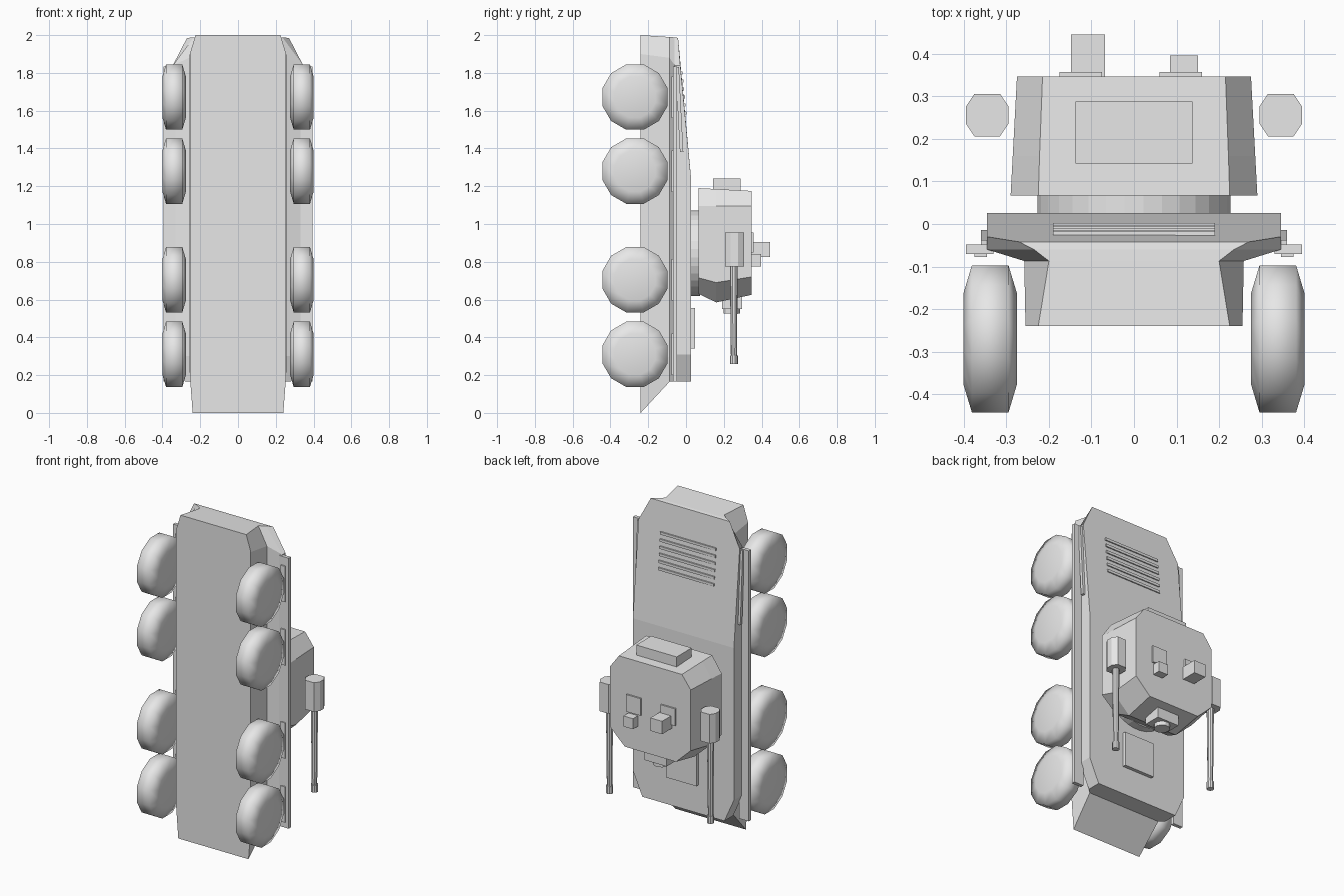
import bpy, bmesh, math
from mathutils import Matrix

if "Cube" in bpy.data.objects:
    bpy.data.objects.remove(bpy.data.objects["Cube"])

grey = bpy.data.materials.new("plain grey")
grey.diffuse_color = (0.8, 0.8, 0.8, 1)
grey.use_nodes = True
grey.node_tree.nodes["Principled BSDF"].inputs["Base Color"].default_value = grey.diffuse_color


def finish(name, bm, smooth=False):
    bmesh.ops.recalc_face_normals(bm, faces=bm.faces[:])
    me = bpy.data.meshes.new(name)
    bm.to_mesh(me)
    bm.free()
    me.materials.append(grey)
    for p in me.polygons:
        p.use_smooth = smooth
    ob = bpy.data.objects.new(name, me)
    bpy.context.collection.objects.link(ob)
    return ob


def box(name, x0, x1, y0, y1, z0, z1, tilt=0.0):
    """Box given by its limits, optionally tilted about x."""
    bm = bmesh.new()
    bmesh.ops.create_cube(bm, size=1)
    bm.transform(Matrix.Translation(((x0 + x1) / 2, (y0 + y1) / 2, (z0 + z1) / 2))
                 @ Matrix.Rotation(tilt, 4, 'X')
                 @ Matrix.Diagonal((x1 - x0, y1 - y0, z1 - z0, 1)))
    return finish(name, bm)


def lathe(name, profile, sides, centre, axis, smooth=False):
    """Capped solid of revolution from (radius, position along axis) pairs."""
    bm = bmesh.new()
    rings = []
    for r, h in profile:
        ring = []
        for i in range(sides):
            a = 2 * math.pi * (i + 0.5) / sides
            u, v = r * math.cos(a), r * math.sin(a)
            p = {'X': (h, u, v), 'Y': (u, h, v), 'Z': (u, v, h)}[axis]
            ring.append(bm.verts.new([p[k] + centre[k] for k in range(3)]))
        rings.append(ring)
    for a, b in zip(rings, rings[1:]):
        for i in range(sides):
            j = (i + 1) % sides
            bm.faces.new((a[i], a[j], b[j], b[i]))
    bm.faces.new(rings[0])
    bm.faces.new(rings[-1])
    return finish(name, bm, smooth)


def loft(name, half_rings, caps):
    """Loft mirrored half outlines; caps lists vertex indices of the last ring."""
    bm = bmesh.new()
    rings = []
    for half in half_rings:
        pts = half + [(-x, y, z) for x, y, z in reversed(half)]
        rings.append([bm.verts.new(p) for p in pts])
    n = len(rings[0])
    for a, b in zip(rings, rings[1:]):
        for i in range(n):
            j = (i + 1) % n
            bm.faces.new((a[i], a[j], b[j], b[i]))
    bm.faces.new(rings[0])
    for cap in caps:
        bm.faces.new([rings[-1][i] for i in cap])
    return finish(name, bm)


# Hull: belly, lower sides, sponson edge, deck
B, M, S, D = -0.24, -0.087, -0.06, 0.026
loft("hull", [
    [(.24, B, 0), (.255, B, .2), (.255, B, 1.25), (.255, B, 1.9), (.225, B, 2)],
    [(.25, M, .165), (.258, M, .3), (.258, M, 1.25), (.258, M, 1.88), (.2, M, 1.99)],
    [(.28, S, .165), (.345, S, .31), (.345, S, 1.25), (.345, S, 1.84), (.235, S, 1.988)],
    [(.28, D, .165), (.345, D, .31), (.345, D, 1.25), (.345, -.03, 1.84), (.27, -.042, 1.985)],
], [(0, 1, 2, 7, 8, 9), (2, 3, 4, 5, 6, 7)])

# Turret body
loft("turret", [
    [(.19, .067, .63), (.29, .067, .715), (.29, .067, 1.095), (.225, .067, 1.19)],
    [(.17, .16, .585), (.285, .16, .69), (.285, .16, 1.095), (.222, .16, 1.185)],
    [(.175, .347, .625), (.275, .347, .72), (.275, .347, 1.095), (.215, .347, 1.175)],
], [range(8)])
lathe("turret_ring", [(.228, .02), (.228, .075)], 32, (0, 0, .845), 'Y')
box("turret_bustle", -.138, .138, .142, .288, 1.16, 1.24)

# Turret front housing and round lens
box("front_housing", -.075, .075, .19, .297, .55, .66)
lathe("front_lens", [(.045, .525), (.045, .6)], 12, (0, .243, 0), 'Z')

# Roof sights with their base plates
box("large_sight_plate", -.175, -.075, .34, .357, .85, .955)
box("large_sight", -.148, -.068, .34, .445, .825, .905)
box("small_sight_plate", .06, .16, .34, .357, .85, .955)
box("small_sight", .085, .15, .34, .396, .775, .84)

# Deck hatch and rear grille
box("deck_hatch", -.103, .103, .015, .047, .34, .555)
for i in range(6):
    z = 1.587 + i * 0.0425
    y = D - (z - 1.25) * 0.0925
    box("grille_slat", -.19, .19, y - .006, y + .007, z - .008, z + .008)

# Parts repeated on both sides
for s in (-1, 1):
    def side_box(name, xa, xb, *rest):
        box(name, min(s * xa, s * xb), max(s * xa, s * xb), *rest)

    side_box("fender", .33, .395, -.07, -.048, .165, 1.835)
    side_box("side_bar", .34, .36, -.044, -.026, 1.38, 1.83, math.radians(3))

    for z in (.31, .705, 1.28, 1.672):
        side_box("fender_bracket", .345, .375, -.078, -.06, z - .11, z + .11)
        lathe("wheel", [(.112, -.0625), (.179, -.043), (.179, .043), (.112, .0625)],
              12, (s * .338, -.27, z), 'X', smooth=True)

    # Side gun: chamfered block, tapered barrel, muzzle
    w, c = .05, .03
    outline = [(w, c - .01), (c, w), (-c, w), (-w, c - .01),
               (-w, .01 - c), (-c, -w), (c, -w), (w, .01 - c)]
    bm = bmesh.new()
    f = bm.faces.new([bm.verts.new((s * .345 + x, .256 + y, .775)) for x, y in outline])
    ext = bmesh.ops.extrude_face_region(bm, geom=[f])
    top = [v for v in ext["geom"] if isinstance(v, bmesh.types.BMVert)]
    bmesh.ops.translate(bm, verts=top, vec=(0, 0, .18))
    if not any(len(q.verts) == 8 and q.calc_center_median().z < .78 for q in bm.faces):
        bm.faces.new([v for v in bm.verts if v not in top])
    finish("gun_block", bm)
    lathe("gun_barrel", [(.016, .3), (.021, .78)], 10, (s * .345, .253, 0), 'Z')
    lathe("gun_muzzle", [(.021, .26), (.021, .305)], 10, (s * .345, .253, 0), 'Z')
